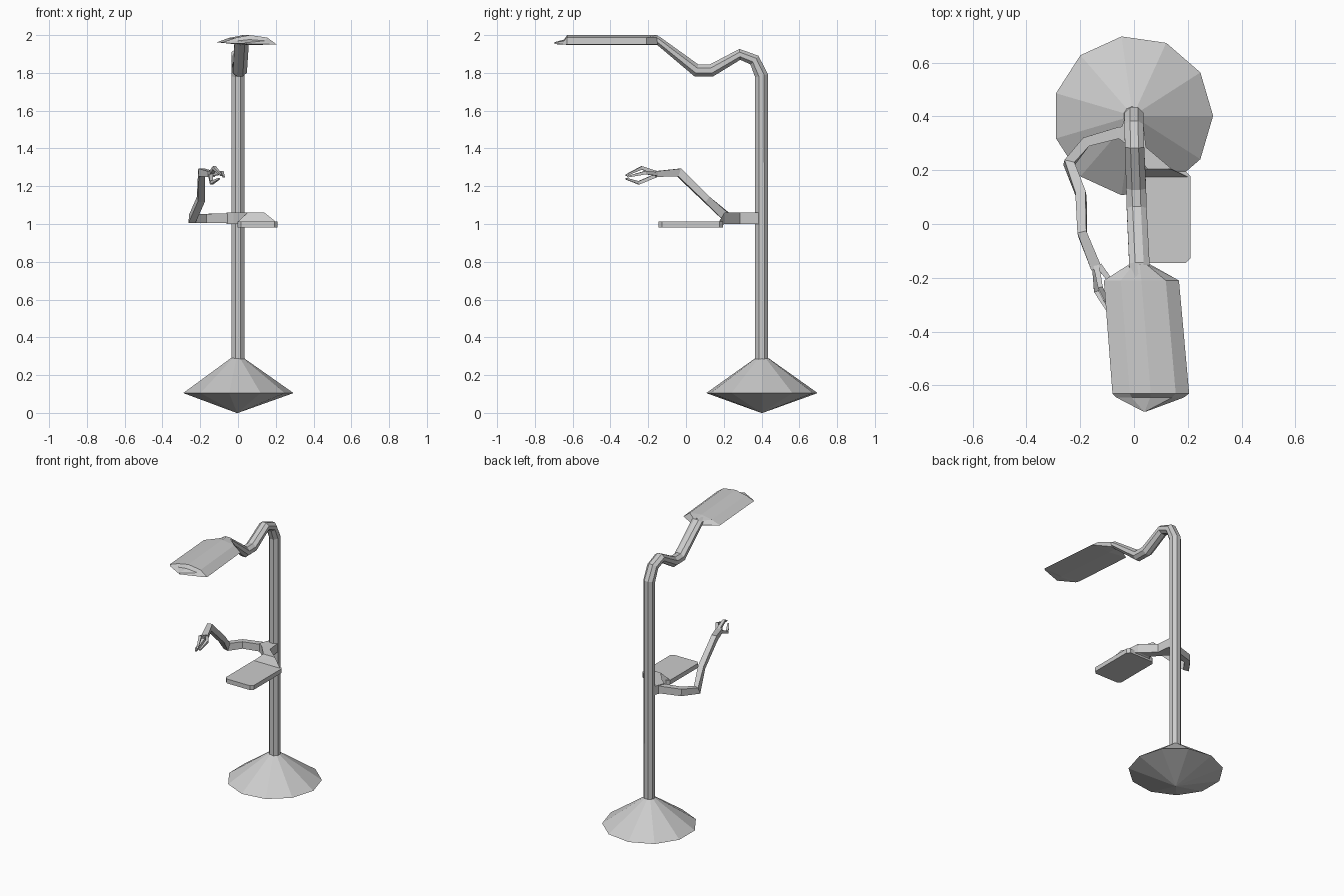
import bpy, bmesh, math
from mathutils import Vector

if "Cube" in bpy.data.objects:
    bpy.data.objects.remove(bpy.data.objects["Cube"])


def finish(name, bm):
    bmesh.ops.recalc_face_normals(bm, faces=bm.faces)
    me = bpy.data.meshes.new(name)
    bm.to_mesh(me)
    bm.free()
    ob = bpy.data.objects.new(name, me)
    bpy.context.collection.objects.link(ob)
    return ob


def loft(name, rings):
    """Skin equal-length closed rings and cap both ends."""
    bm = bmesh.new()
    vs = [[bm.verts.new(p) for p in r] for r in rings]
    n = len(rings[0])
    for a, b in zip(vs, vs[1:]):
        for i in range(n):
            j = (i + 1) % n
            bm.faces.new((a[i], a[j], b[j], b[i]))
    bm.faces.new(vs[0])
    bm.faces.new(vs[-1])
    return finish(name, bm)


def sweep(name, path, sizes, sides, side=None):
    """Tube along path; sizes are (half width, half height) per point."""
    pts = [Vector(p) for p in path]
    rings = []
    for i, p in enumerate(pts):
        t = Vector()
        if i > 0:
            t += (p - pts[i - 1]).normalized()
        if i < len(pts) - 1:
            t += (pts[i + 1] - p).normalized()
        t.normalize()
        s = Vector(side) if side else t.cross(Vector((0, 0, 1))).normalized()
        u = s.cross(t).normalized()
        w, h = sizes[i]
        k = 1 / math.cos(math.pi / sides)
        rings.append([p + s * w * k * math.cos(a) + u * h * k * math.sin(a)
                      for a in [(j + 0.5) * math.tau / sides for j in range(sides)]])
    return loft(name, rings)


def hull(name, pts):
    bm = bmesh.new()
    for p in pts:
        bm.verts.new(p)
    res = bmesh.ops.convex_hull(bm, input=bm.verts)
    junk = {g for g in res["geom_interior"] + res["geom_unused"] if isinstance(g, bmesh.types.BMVert)}
    bmesh.ops.delete(bm, geom=list(junk), context='VERTS')
    bmesh.ops.dissolve_limit(bm, angle_limit=0.01, verts=bm.verts, edges=bm.edges)
    return finish(name, bm)


# eleven-sided diamond base
N = 11
loft("base", [[(-0.004 + r * math.cos(i * math.tau / N), 0.402 + r * math.sin(i * math.tau / N), z)
               for i in range(N)] for r, z in ((0.004, 0.0), (0.298, 0.105), (0.035, 0.29))])

# pole with bent overhead neck
sweep("pole_and_neck",
      [(0, 0.4, 0.25), (0, 0.4, 1.785), (0, 0.362, 1.868), (0.002, 0.285, 1.898),
       (0.008, 0.135, 1.813), (0.01, 0.055, 1.813), (0.02, -0.15, 1.973), (0.022, -0.2, 1.976)],
      [(0.035, 0.035), (0.035, 0.035), (0.035, 0.031), (0.036, 0.029),
       (0.037, 0.033), (0.037, 0.033), (0.038, 0.022), (0.038, 0.018)], 8, (1, 0, 0))

# lamp panel: shallow ridged cross-section, tapered at both ends
section = [(-1, 1.962), (-0.55, 1.985), (0, 2.0), (0.65, 1.987), (1, 1.95), (0, 1.948)]
stations = [(-0.15, -0.018, 0.06, 1.0), (-0.21, -0.112, 0.167, 1.0),
            (-0.63, -0.08, 0.205, 1.0), (-0.645, -0.065, 0.185, 0.5), (-0.697, 0.035, 0.045, 0.2)]
loft("lamp_panel", [[((l + r) / 2 + u * (r - l) / 2, y, 1.953 + (z - 1.953) * k)
                     for u, z in section] for y, l, r, k in stations])

# shared mount on the pole
hull("arm_mount", [(x, y, z) for z in (1.0, 1.06)
                   for x, y in ((-0.032, 0.4), (0.032, 0.4), (-0.06, 0.32), (0.045, 0.28), (-0.02, 0.29))])

# jointed gripper arm
sweep("gripper_arm",
      [(0, 0.345, 1.03), (-0.06, 0.338, 1.03), (-0.178, 0.305, 1.03), (-0.242, 0.225, 1.028),
       (-0.197, 0.11, 1.13), (-0.192, -0.037, 1.273), (-0.14, -0.165, 1.264)],
      [(0.025, 0.028), (0.021, 0.025), (0.019, 0.024), (0.019, 0.025),
       (0.019, 0.018), (0.017, 0.022), (0.02, 0.015)], 4)

# three closing fingers
fingers = {"upper": [(-0.14, -0.155, 1.27), (-0.125, -0.235, 1.297), (-0.088, -0.318, 1.258)],
           "inner": [(-0.13, -0.155, 1.265), (-0.085, -0.215, 1.272), (-0.075, -0.31, 1.25)],
           "lower": [(-0.145, -0.155, 1.258), (-0.14, -0.25, 1.218), (-0.1, -0.318, 1.24)]}
for key, path in fingers.items():
    sweep("finger_" + key, path, [(0.011, 0.01), (0.009, 0.009), (0.005, 0.004)], 4)

# tray arm and flared back lip
hull("tray_arm", [(x, y, z) for z in (1.0, 1.06)
                  for x, y in ((-0.03, 0.3), (0.045, 0.285), (0.05, 0.205), (0.14, 0.205))])
hull("tray_lip", [(0.05, 0.205, 1.06), (0.14, 0.203, 1.06), (0.05, 0.205, 1.0), (0.14, 0.205, 1.0)]
     + [(x, 0.175, z) for x in (0.0, 0.2) for z in (0.985, 1.012)])

# tray with clipped corners
L, R, F, B, c = -0.003, 0.21, -0.145, 0.195, 0.018
outline = [(L + c, F), (R - c, F), (R, F + c), (R, B - c), (R - c, B), (L + c, B), (L, B - c), (L, F + c)]
loft("tray", [[(x, y, z) for x, y in outline] for z in (0.982, 1.012)])
